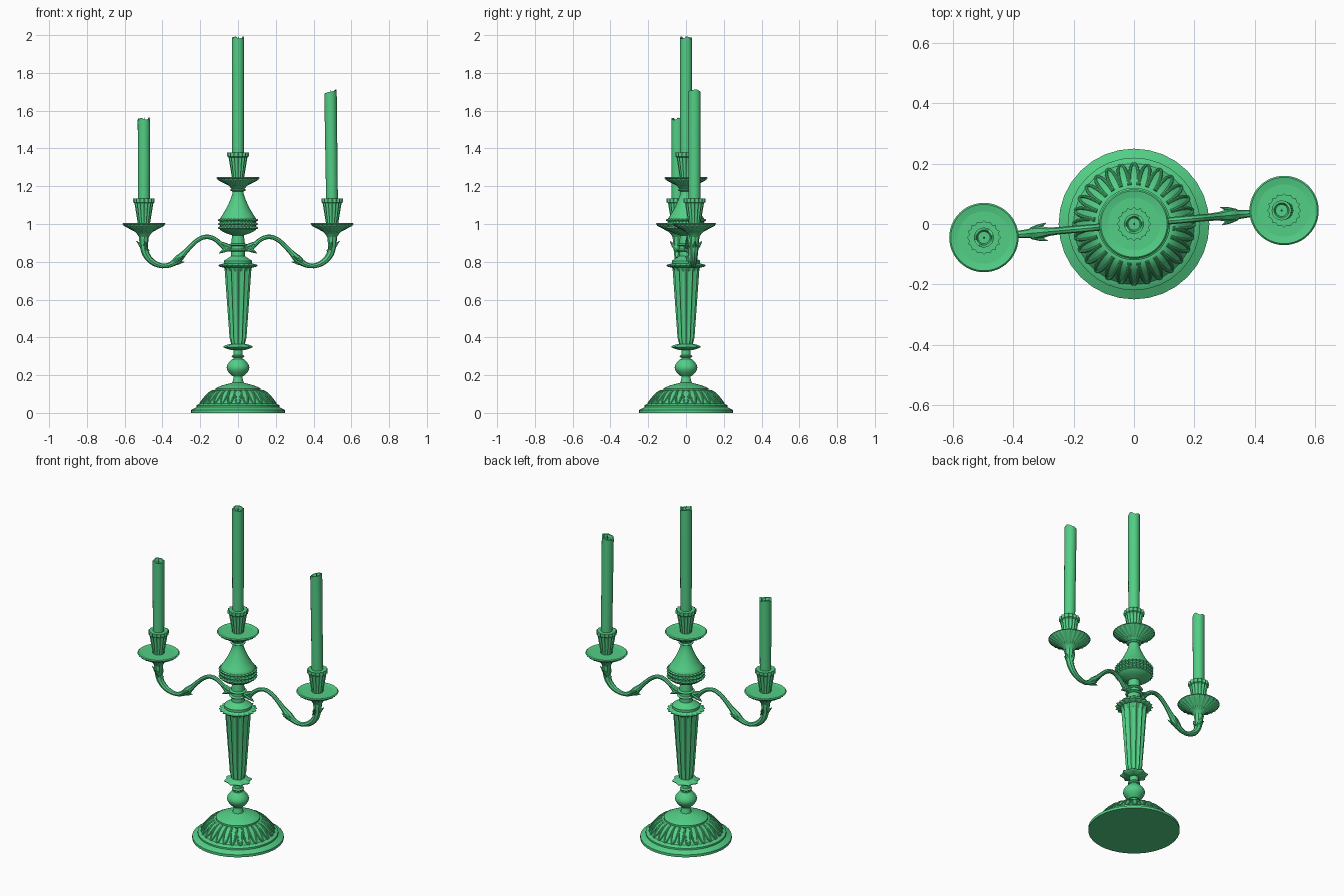
import bpy, bmesh
from math import sin, cos, pi, exp
from mathutils import Matrix, Vector

cube = bpy.data.objects.get("Cube")
if cube:
    bpy.data.objects.remove(cube)

green = bpy.data.materials.new("green")
green.use_nodes = True
green.diffuse_color = (.085, .62, .235, 1)
green.node_tree.nodes["Principled BSDF"].inputs["Base Color"].default_value = green.diffuse_color


def select_only(obj):
    bpy.ops.object.select_all(action='DESELECT')
    obj.select_set(True)
    bpy.context.view_layer.objects.active = obj


def finish(obj):
    """Give the part its colour and smooth shading with sharp edges kept."""
    obj.data.materials.clear()
    obj.data.materials.append(green)
    select_only(obj)
    bpy.ops.object.shade_smooth_by_angle(angle=pi / 5)
    return obj


def turned(name, start, *moves, segments=48, flutes=0, depth=0, place=(0, 0, 0), melt=None):
    """Turn a profile; each move is (radius, height) with an optional bow.
    Flutes cut into (or swell out of) all rings but the end ones."""
    profile = [start]
    for radius, height, *bow in moves:
        old_radius, old_height = profile[-1]
        steps = 8 if bow else 1
        for step in range(1, steps + 1):
            t = step / steps
            bulge = bow[0] * sin(pi * t) if bow else 0
            profile.append((old_radius + (radius - old_radius) * t + bulge,
                            old_height + (height - old_height) * t))
    bm = bmesh.new()
    rings = []
    for index, (radius, height) in enumerate(profile):
        cut = depth if 0 < index < len(profile) - 1 else 0
        ring = []
        for k in range(segments):
            angle = 2 * pi * k / segments
            r = radius * (1 - cut * abs(sin(flutes * angle / 2)))
            lift = melt(angle, r) if melt and index else 0
            ring.append(bm.verts.new((r * cos(angle), r * sin(angle), height + lift)))
        rings.append(ring)
    for low, high in zip(rings, rings[1:]):
        for k in range(segments):
            bm.faces.new((low[k - 1], low[k], high[k], high[k - 1]))
    bm.faces.new(reversed(rings[0]))
    bm.faces.new(rings[-1])
    mesh = bpy.data.meshes.new(name)
    bm.to_mesh(mesh)
    bm.free()
    obj = bpy.data.objects.new(name, mesh)
    bpy.context.collection.objects.link(obj)
    obj.location = place
    return finish(obj)


def bead(name, radius, height, half, **options):
    """Half-round moulding."""
    core = radius / 2
    return turned(name, (core, height - half), (core, height + half, core), **options)


def tubes(name, paths, matrix=Matrix()):
    """Tapered round tubes; each path is a list of (point, radius)."""
    data = bpy.data.curves.new(name, 'CURVE')
    data.dimensions = '3D'
    data.bevel_depth = 1
    data.bevel_resolution = 2
    data.resolution_u = 3
    data.use_fill_caps = True
    for path in paths:
        spline = data.splines.new('BEZIER')
        spline.bezier_points.add(len(path) - 1)
        for knot, (point, radius) in zip(spline.bezier_points, path):
            knot.co = point
            knot.radius = radius
            knot.handle_left_type = knot.handle_right_type = 'AUTO'
    obj = bpy.data.objects.new(name, data)
    bpy.context.collection.objects.link(obj)
    obj.matrix_world = matrix
    select_only(obj)
    bpy.ops.object.convert(target='MESH')
    return finish(bpy.context.object)


def leaf(base, tip, width):
    """Pointed leaf as a tapering path."""
    base, tip = Vector(base), Vector(tip)
    return [(base, width), (base.lerp(tip, .5), width * .8), (tip, width * .1)]


def dome(radius):
    """Height of the foot's domed surface."""
    return .05 + .07 * sin(pi / 2 * (.2 - radius) / .08)


# Stepped foot with a dome
turned("foot", (.25, 0), (.25, .015), (.22, .03), (.22, .04), (.2, .05), segments=32)
dome_radii = [.2 - .01 * step for step in range(9)]
turned("foot_dome", *[(r, dome(r)) for r in dome_radii])
turned("foot_cap", (.12, .11), (.12, .13), (.03, .16, .01), (.02, .2))

# Ring of raised petals on the foot
petal_count = 28
petals = []
for number in range(petal_count):
    outline = []
    for step in range(-4, 5):
        sweep = step * pi / 8
        radius = .13 + .07 * cos(sweep)
        angle = (2 * number + .9 * sin(sweep)) * pi / petal_count
        outline.append(((radius * cos(angle), radius * sin(angle), dome(radius)), .005))
    petals.append(outline)
tubes("foot_petals", petals)

# Stem, ball knop and lower collar
turned("stem", (.024, .15), (.024, 1.25))
bead("ball_knop", .06, .24, .046)
bead("knop_ring", .034, .3, .01)
bead("lower_collar", .078, .35, .016, segments=64, flutes=8, depth=.15)

# Fluted tapering column with its flange and cap
turned("column", (.035, .36), (.045, .4), (.07, .75), (.073, .77),
       segments=96, flutes=12, depth=.2)
bead("column_flange", .105, .78, .016, segments=120, flutes=20, depth=.1)
turned("column_cap", (.075, .79), (.075, .805), (.036, .83), (.036, .9), (.03, .95))
for label, height in (("lower", .86), ("upper", .89)):
    bead(label + "_cap_ring", .048, height, .01)

# Vase with a band of beaded rows
turned("vase", (.03, .94), (.095, .97, .01), (.095, 1.03), (.04, 1.13, -.004), (.03, 1.16), (.03, 1.22))
for row in range(3):
    bead(f"vase_band_{row}", .107, .98 + .02 * row, .02, segments=128, flutes=32, depth=.08)
bead("vase_neck_ring", .042, 1.18, .01)


def light(label, place, rim, slope, ragged, lean):
    """Drip pan, fluted socket and a candle with a melted top."""
    turned(label + "_drip_pan", (.025, -.07), (.045, -.04), (.115, 0), (.11, .005), (.04, -.01), place=place)
    turned(label + "_pan_ribs", (.03, -.06), (.046, -.04), (.1, -.01), (.11, 0),
           segments=96, flutes=24, depth=-.08, place=place)
    turned(label + "_socket", (.03, -.01), (.035, .02), (.05, .11), (.057, .115), (.057, .135), (.035, .135),
           segments=96, flutes=16, depth=.12, place=place)

    def melt(angle, radius):
        waves = sin(3 * angle + 1) + .6 * sin(5 * angle)
        return slope * radius * cos(angle) + ragged * waves

    foot = Vector(place) + Vector((0, 0, .1))
    top = rim - foot.z
    candle = turned(label + "_candle", (.031, 0), (.033, top), (.025, top), (.02, top - .015),
                    segments=24, place=foot, melt=melt)
    wick = tubes(label + "_wick", [leaf((0, 0, top - .02), (.003, 0, top + .015), .003)],
                 Matrix.Translation(foot))
    candle.rotation_euler.y = wick.rotation_euler.y = lean


# Three lights of different height
swing = .09
reach = .5
arm_end = Vector((reach * cos(swing), reach * sin(swing), 1))
light("centre", (0, 0, 1.243), 1.985, 0, .005, 0)
light("left", arm_end, 1.7, .3, .002, -.014)
light("right", (-arm_end.x, -arm_end.y, 1), 1.555, 0, .005, 0)

# Scrolled arm: a wave, then a quarter turn up to the drip pan
trough = .39
arm = []
for step in range(10):
    x = .03 + (trough - .03) * step / 10
    z = .855 - .077 * cos(pi * (trough - x) / .225)
    swell = exp(-((x - .32) / .03) ** 2)
    arm.append(((x, 0, max(z, .865) if x < .1 else z), .012 + .01 * swell))
bend = reach - trough
for step in range(6):
    turn = step * pi / 10
    arm.append(((trough + bend * sin(turn), 0, .778 + bend * (1 - cos(turn))), .012 + .002 * step))
arm.append(((reach, 0, .95), .028))

# Leaves at the root, along the arm and below the drip pan
leaves = [leaf((.04, 0, .88), (.1, 0, .845), .016),
          leaf((.05, 0, .88), (.12, 0, .91), .014),
          leaf((.35, 0, .79), (.285, 0, .8), .013),
          leaf((.48, 0, .85), (.54, 0, .91), .015)]
for side in (-1, 1):
    leaves.append(leaf((.34, side * .01, .8), (.29, side * .03, .83), .01))
    leaves.append(leaf((.49, side * .01, .87), (.5, side * .04, .91), .012))

for label, turn in (("left", swing), ("right", swing + pi)):
    around = Matrix.Rotation(turn, 4, 'Z')
    tubes(label + "_arm", [arm], around)
    tubes(label + "_arm_leaves", leaves, around)
